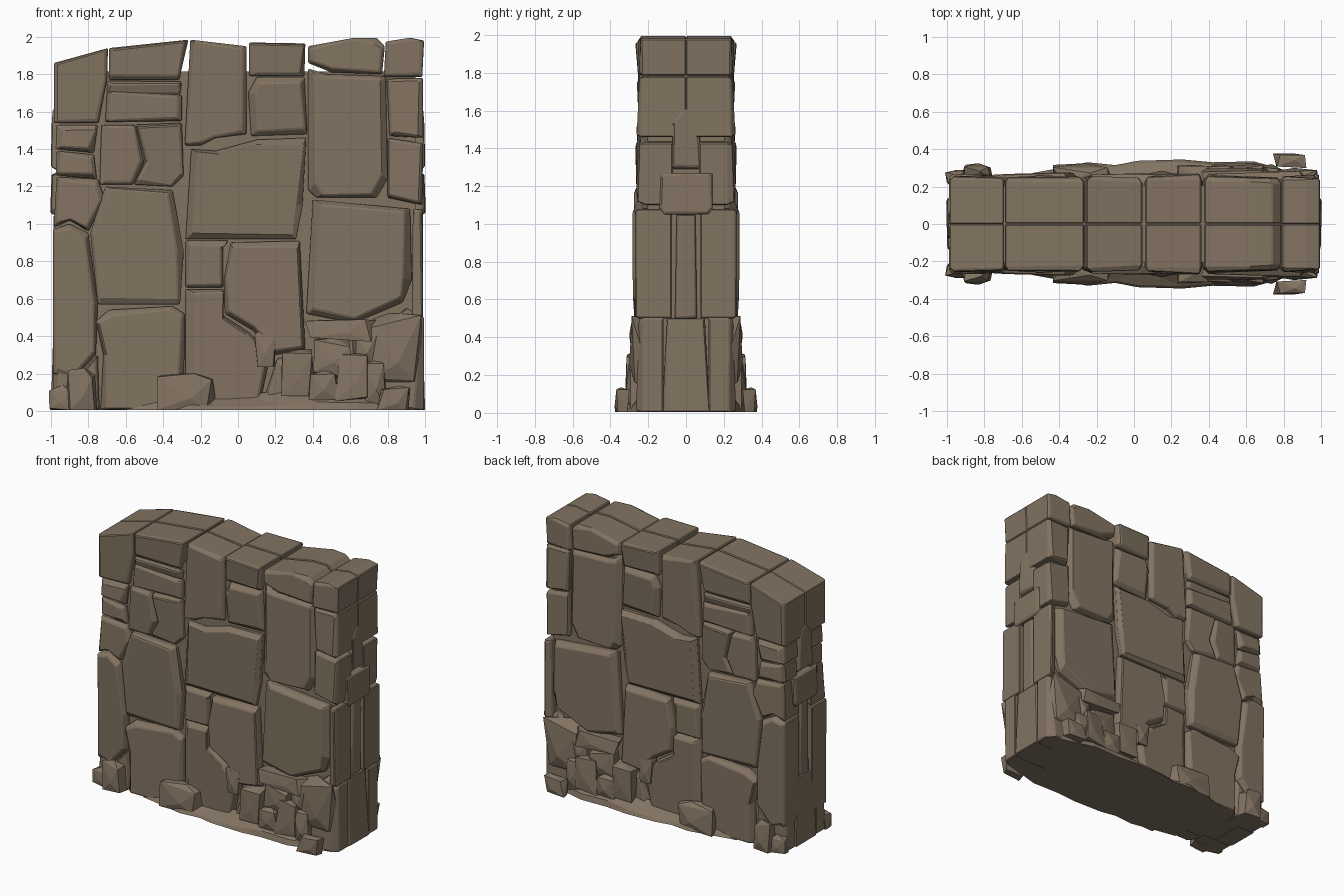
import bpy, bmesh, random
from mathutils import Vector

stone = bpy.data.materials.new("brown stone")
stone.diffuse_color = (0.225, 0.172, 0.121, 1)


def finish(name, bm, mirror=None, bevel=0.0):
    """Turn a bmesh into a flat shaded object, optionally bevelled and mirrored."""
    bmesh.ops.recalc_face_normals(bm, faces=bm.faces)
    me = bpy.data.meshes.new(name)
    bm.to_mesh(me)
    bm.free()
    me.materials.append(stone)
    ob = bpy.data.objects.new(name, me)
    bpy.context.collection.objects.link(ob)
    if bevel:
        b = ob.modifiers.new("worn edges", 'BEVEL')
        b.width, b.segments, b.limit_method = bevel, 1, 'ANGLE'
        b.angle_limit = 0.7
    if mirror:
        m = ob.modifiers.new("mirror", 'MIRROR')
        m.use_axis = [a == mirror for a in "XYZ"]
        m.use_mirror_merge = False
    return ob


def loft(bm, rings):
    """Skin a stack of equal rings and cap both ends."""
    rows = [[bm.verts.new(p) for p in r] for r in rings]
    n = len(rows[0])
    for a, b in zip(rows, rows[1:]):
        for i in range(n):
            j = (i + 1) % n
            bm.faces.new((a[i], a[j], b[j], b[i]))
    bm.faces.new(rows[0])
    bm.faces.new(rows[-1])


def block(name, pts, front=0.25, back=0.15, worn=0.035, end=False):
    """Cut stone: outline (across, up), sunk back and chamfered irregularly at the front."""
    rnd = random.Random(name)
    us, vs = [p[0] for p in pts], [p[1] for p in pts]
    cu, cv = (min(us) + max(us)) / 2, (min(vs) + max(vs)) / 2
    hu, hv = (max(us) - min(us)) / 2, (max(vs) - min(vs)) / 2
    tu, tv = rnd.uniform(-.008, .008), rnd.uniform(-.008, .008)

    def put(u, v, d):
        return Vector((d, u, v)) if end else Vector((u, -d, v))
    rear, mid, face = [], [], []
    for u, v in pts:
        nu, nv = (u - cu) / hu, (v - cv) / hv
        rear.append(put(u, v, back))
        mid.append(put(u, v, front - worn * rnd.uniform(.5, 1.1)))
        lip = 0.2 if v < 0.03 else 1
        face.append(put(u - nu * worn * rnd.uniform(.25, 1.2),
                        v - nv * worn * lip * rnd.uniform(.25, 1),
                        front + tu * nu + tv * nv))
    bm = bmesh.new()
    loft(bm, [rear, mid, face])
    return finish(name, bm, 'X' if end else 'Y', 0.006)


def rock(name, c, s, seed, mirror='Y'):
    """Angular rubble stone, the hull of a jittered box."""
    rnd = random.Random(seed)
    bm = bmesh.new()
    for sx in (-1, 1):
        for sy in (-1, 1):
            for sz in (-1, 1):
                k = [rnd.uniform(.55, 1) for _ in range(3)]
                bm.verts.new((c[0] + sx * s[0] / 2 * k[0], c[1] + sy * s[1] / 2 * k[1],
                              max(.005, c[2] + sz * s[2] / 2 * k[2])))
    bm.verts.new((c[0] + s[0] * .1, c[1] - s[1] * .1, c[2] + s[2] / 2))
    bm.verts.new((c[0] + s[0] * .05, c[1] - s[1] / 2, max(.005, c[2] - s[2] * .1)))
    res = bmesh.ops.convex_hull(bm, input=bm.verts)
    loose = {g for g in res["geom_interior"] if isinstance(g, bmesh.types.BMVert)}
    bmesh.ops.delete(bm, geom=list(loose), context='VERTS')
    return finish(name, bm, mirror)


# solid core showing in the joints
bm = bmesh.new()
bmesh.ops.create_cube(bm, size=1)
for v in bm.verts:
    v.co = (v.co.x * 1.9, v.co.y * .41, .006 + (v.co.z + .5) * 1.81)
finish("wall_core", bm)

# column one, left edge
block("left_cap", [(-.985, 1.54), (-.745, 1.54), (-.70, 1.78), (-.695, 1.94), (-.985, 1.86)],
      .25, 0, .02)
block("left_upper", [(-.975, 1.40), (-.77, 1.38), (-.75, 1.53), (-.97, 1.53)], .25, .07)
block("left_chip", [(-.975, 1.26), (-.755, 1.24), (-.77, 1.37), (-.97, 1.39)], .245, .08)
block("left_middle", [(-.985, .98), (-.90, 1.02), (-.80, .96), (-.71, 1.13), (-.75, 1.24), (-.97, 1.25)],
      .255, .07)
block("left_pillar", [(-.99, .20), (-.88, .17), (-.76, .30), (-.75, .57), (-.80, .95), (-.90, 1.0), (-.99, .97)],
      .262, .075)
block("left_foot", [(-.99, .005), (-.74, .005), (-.75, .30), (-.87, .16), (-.99, .36)], .245, .12)

# column two
block("second_cap", [(-.69, 1.77), (-.315, 1.77), (-.265, 1.985), (-.69, 1.94)], .25, .003, .025)
block("second_wedge", [(-.70, 1.69), (-.31, 1.69), (-.30, 1.76), (-.70, 1.765)], .235, .12, .02)
block("second_upper", [(-.71, 1.545), (-.30, 1.55), (-.30, 1.69), (-.70, 1.71)], .25, .13, .025)
block("second_middle_left", [(-.74, 1.21), (-.56, 1.21), (-.50, 1.33), (-.55, 1.53), (-.73, 1.53)],
      .252, .15, .025)
block("second_middle_right", [(-.555, 1.21), (-.35, 1.20), (-.29, 1.26), (-.30, 1.54), (-.545, 1.53), (-.495, 1.33)],
      .25, .15, .03)
block("second_large", [(-.75, .57), (-.31, .57), (-.29, .85), (-.35, 1.18), (-.71, 1.20), (-.79, .95)],
      .268, .15, .035)
block("second_foot", [(-.735, .005), (-.29, .005), (-.285, .52), (-.35, .56), (-.69, .54), (-.76, .48), (-.72, .30)],
      .262, .15, .04)

# column three
block("third_cap_left", [(-.285, 1.42), (-.20, 1.42), (-.12, 1.46), (.045, 1.48), (.045, 1.95), (-.255, 1.985)],
      .25, .003, .028)
block("third_cap_right", [(.06, 1.79), (.355, 1.79), (.36, 1.965), (.06, 1.97)], .255, .003, .025)
block("third_upper", [(.07, 1.47), (.37, 1.48), (.355, 1.785), (.10, 1.785), (.055, 1.70)], .25, .13, .035)
block("third_large", [(-.28, .92), (.31, .92), (.345, 1.10), (.365, 1.46), (.10, 1.45), (-.12, 1.39), (-.25, 1.40)],
      .26, .15, .035)
block("third_small", [(-.28, .66), (-.08, .66), (-.08, .88), (-.05, .91), (-.28, .91)], .25, .15, .035)
block("third_lower", [(-.07, .52), (.08, .43), (.20, .30), (.36, .33), (.33, .91), (-.04, .90), (-.075, .70)],
      .268, .15, .04)
block("third_foot_left", [(-.28, .005), (.11, .005), (.17, .29), (.06, .42), (-.08, .51), (-.08, .65), (-.28, .65)],
      .258, .15, .04)
block("third_foot_right", [(.12, .005), (.40, .005), (.39, .30), (.21, .28)], .25, .15, .04)

# column four
block("fourth_cap", [(.375, 1.86), (.50, 1.81), (.77, 1.80), (.785, 1.95), (.74, 1.995), (.62, 1.995), (.375, 1.95)],
      .25, .003, .03)
block("fourth_upper", [(.375, 1.18), (.42, 1.14), (.74, 1.14), (.80, 1.24), (.79, 1.79), (.48, 1.80), (.375, 1.83)],
      .25, .15, .04)
block("fourth_large", [(.365, .52), (.62, .47), (.88, .58), (.93, .70), (.92, 1.08), (.40, 1.13)],
      .275, .15, .045)

# column five, right edge
block("right_cap", [(.78, 1.785), (.985, 1.785), (.995, 1.98), (.92, 1.995), (.79, 1.975)], .25, 0, .02)
block("right_upper", [(.81, 1.47), (.99, 1.46), (.99, 1.78), (.795, 1.775)], .252, 0, .025)
block("right_middle", [(.80, 1.14), (.985, 1.10), (.99, 1.43), (.80, 1.46)], .25, .07, .03)
block("right_pillar", [(.93, .50), (.99, .50), (.99, 1.08), (.935, 1.08)], .262, .075, .015)
block("right_foot", [(.71, .005), (.995, .005), (.995, .50), (.90, .55), (.80, .47), (.73, .25)],
      .255, .12, .045)

# stones on both narrow ends
block("end_point", [(-.08, 1.29), (.08, 1.29), (.07, 1.54), (.02, 1.62), (-.02, 1.62), (-.07, 1.54)],
      .993, .85, .02, True)
block("end_plate", [(-.14, 1.08), (-.12, 1.05), (.12, 1.05), (.14, 1.08), (.14, 1.27), (-.14, 1.27)],
      .998, .85, .015, True)
block("end_pillar", [(-.058, .50), (.058, .50), (.05, 1.05), (-.05, 1.05)], .982, .85, .015, True)
block("end_foot", [(-.125, .005), (.125, .005), (.10, .50), (-.10, .50)], .993, .85, .015, True)

# sloping ground ledge along the foot
edge = [(-.60, .262), (-.42, .295), (-.25, .33), (-.10, .315), (.02, .338), (.26, .345),
        (.42, .33), (.64, .335), (.80, .29), (.95, .25)]
rnd = random.Random(4)
low = [(x, -y, .005) for x, y in edge]
lip = [(x, -y + .012, rnd.uniform(.02, .05)) for x, y in edge]
top = [(x, -.235, rnd.uniform(.07, .12)) for x, y in edge]
foot = [(x, -.15, .005) for x, y in edge]
bm = bmesh.new()
rows = [[bm.verts.new(p) for p in r] for r in (foot, low, lip, top)]
for a, b in zip(rows, rows[1:] + rows[:1]):
    for i in range(len(edge) - 1):
        bm.faces.new((a[i], a[i + 1], b[i + 1], b[i]))
for k in (0, -1):
    bm.faces.new([r[k] for r in rows])
bmesh.ops.triangulate(bm, faces=bm.faces)
finish("ground_ledge", bm, 'Y')

# fallen rubble: centre and size
rubble = [
    ((-.27, -.26, .09), (.34, .13, .22)), ((-.84, -.27, .10), (.18, .11, .26)),
    ((-.95, -.25, .06), (.12, .08, .16)), ((.84, -.335, .055), (.20, .085, .16)),
    ((.56, -.24, .43), (.40, .12, .12)), ((.31, -.25, .20), (.22, .13, .26)),
    ((.50, -.23, .28), (.22, .12, .22)), ((.62, -.25, .18), (.24, .14, .26)),
    ((.68, -.23, .33), (.16, .13, .22)), ((.45, -.25, .13), (.18, .14, .18)),
    ((.84, -.23, .30), (.30, .14, .44)), ((.14, -.25, .33), (.12, .07, .26)),
    ((.73, -.26, .14), (.16, .12, .26)),
]
for i, (c, s) in enumerate(rubble):
    rock("rubble_stone_%02d" % (i + 1), c, s, 20 + i)
